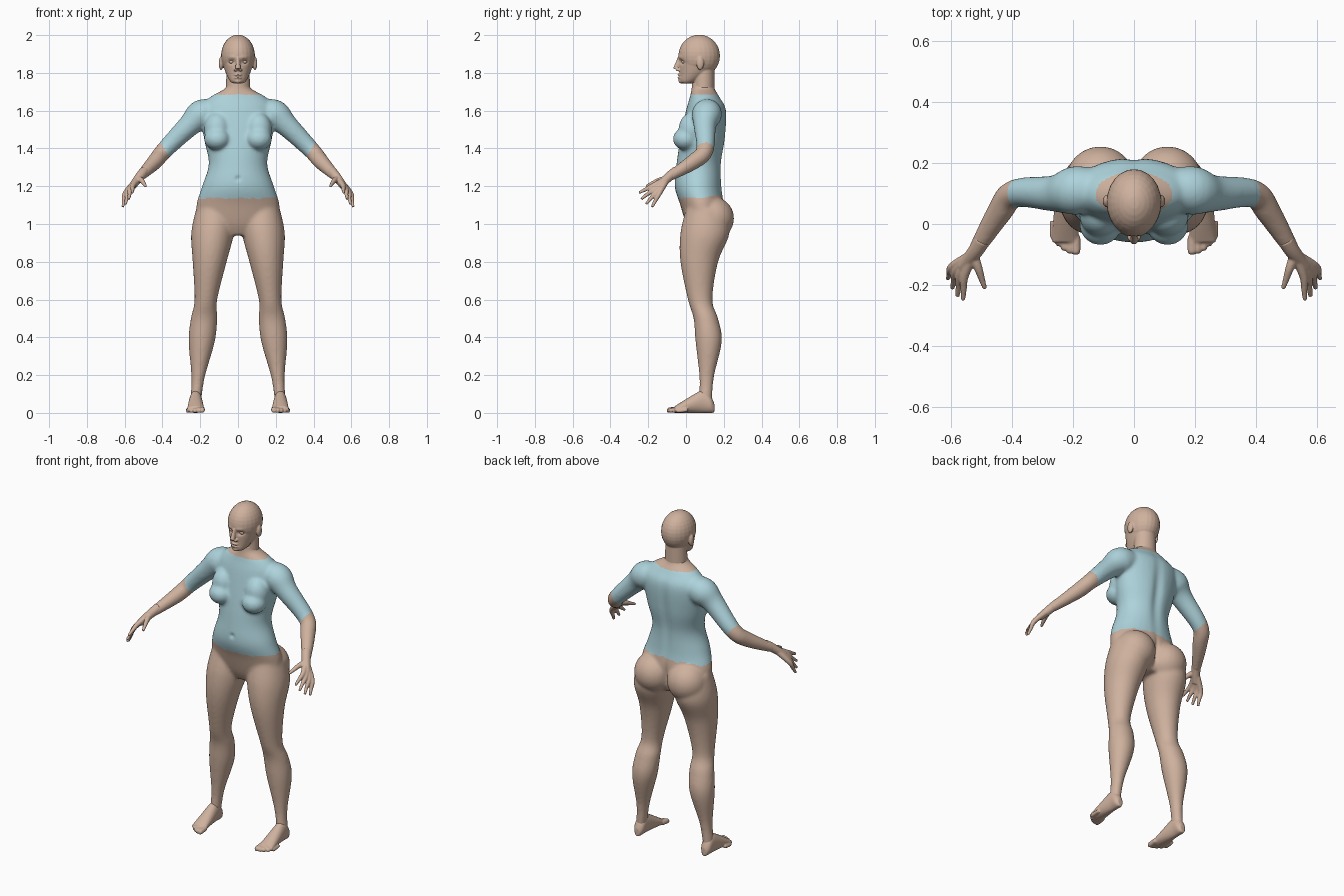
import bpy, bmesh, math
from mathutils import Vector, Matrix

cube = bpy.data.objects.get("Cube")
if cube:
    bpy.data.objects.remove(cube)


def material(name, rgb):
    mat = bpy.data.materials.new(name)
    mat.use_nodes = True
    mat.diffuse_color = (*rgb, 1)
    mat.node_tree.nodes["Principled BSDF"].inputs["Base Color"].default_value = (*rgb, 1)
    return mat


SKIN = material("warm skin", (.62, .44, .34))
SHIRT = material("pale blue shirt", (.42, .65, .71))
SIDES = {"left": 1, "right": -1}


def resample(rows, steps=5):
    """Smooth in-between rows through the given ones."""
    padded = [rows[0], *rows, rows[-1]]
    out = []
    for before, start, end, after in zip(padded, padded[1:], padded[2:], padded[3:]):
        for k in range(steps):
            t = k / steps
            ease = t * t * (3 - 2 * t)
            lead, trail = t * (1 - t) ** 2 / 2, t * t * (1 - t) / 2
            out.append([p + (q - p) * ease + (q - o) * lead - (r - p) * trail
                        for o, p, q, r in zip(before, start, end, after)])
    return out + [rows[-1]]


def loft(bm, sections, sides=32):
    """Skin closed rings, each given as centre and two radius vectors."""
    angles = [math.tau * k / sides for k in range(sides)]
    rings = [[bm.verts.new(centre + u * math.cos(a) + v * math.sin(a)) for a in angles]
             for centre, u, v in sections]
    for low, high in zip(rings, rings[1:]):
        for k in range(sides):
            bm.faces.new((low[k - 1], low[k], high[k], high[k - 1]))
    bm.faces.new(rings[0])
    bm.faces.new(rings[-1])


def column(bm, rows, centre_x=lambda z: 0):
    """Upright form; rows hold height, half width, front and back."""
    loft(bm, [(Vector((centre_x(z), (front + back) / 2, z)),
               Vector((width, 0, 0)), Vector((0, (back - front) / 2, 0)))
              for z, width, front, back in resample(rows)])


def limb(bm, rows, side=1):
    """Round form along a path; rows hold x, y, z and radius."""
    rows = resample(rows)
    points = [Vector((side * x, y, z)) for x, y, z, radius in rows]
    sections = []
    for i, point in enumerate(points):
        along = points[min(i + 1, len(points) - 1)] - points[max(i - 1, 0)]
        turn = along.to_track_quat('Z', 'Y').to_matrix() * rows[i][-1]
        sections.append((point, turn.col[0], turn.col[1]))
    loft(bm, sections)


def ball(bm, centre, radii, side=1):
    x, y, z = centre
    place = Matrix.Translation((side * x, y, z)) @ Matrix.Diagonal((*radii, 1))
    bmesh.ops.create_uvsphere(bm, u_segments=24, v_segments=16, radius=1, matrix=place)


def finish(name, bm, voxel, smoothing=4):
    """Fuse overlapping forms into one smooth skin."""
    bmesh.ops.recalc_face_normals(bm, faces=bm.faces)
    mesh = bpy.data.meshes.new(name)
    bm.to_mesh(mesh)
    bm.free()
    part = bpy.data.objects.new(name, mesh)
    bpy.context.scene.collection.objects.link(part)
    fuse = part.modifiers.new("fuse", 'REMESH')
    fuse.mode, fuse.voxel_size = 'VOXEL', voxel
    soften = part.modifiers.new("soften", 'SMOOTH')
    soften.iterations = smoothing
    graph = bpy.context.evaluated_depsgraph_get()
    part.data = bpy.data.meshes.new_from_object(part.evaluated_get(graph))
    part.modifiers.clear()
    part.data.materials.clear()
    part.data.materials.append(SKIN)
    part.data.polygons.foreach_set("use_smooth", [True] * len(part.data.polygons))
    return part


def press(part, centre, spread, depth):
    """Soft mirrored push of the surface along y."""
    centre = Vector(centre)
    for vert in part.data.vertices:
        offset = Vector((abs(vert.co.x), vert.co.y, vert.co.z)) - centre
        vert.co.y += depth * math.exp(-sum((o / s) ** 2 for o, s in zip(offset, spread)))


# Torso and neck
bm = bmesh.new()
column(bm, [(.94, .1, .03, .16), (1, .21, 0, .19), (1.1, .22, -.03, .2), (1.2, .19, -.06, .19),
            (1.32, .155, -.05, .19), (1.45, .18, -.03, .21), (1.6, .2, 0, .215),
            (1.67, .15, .02, .18), (1.72, .065, .03, .15), (1.76, .06, .03, .15)])

# Legs, arms, breasts and buttocks
for side in SIDES.values():
    column(bm, [(1.08, .1, 0, .21), (.95, .113, -.03, .23), (.8, .09, -.03, .17), (.6, .06, .01, .14),
                (.5, .07, .04, .17), (.38, .07, .05, .19), (.2, .037, .07, .15), (.1, .03, .07, .14),
                (.06, .03, .06, .14)], lambda z: side * (.23 - z / 10))
    limb(bm, [(.1, .12, 1.59, .06), (.19, .11, 1.58, .08), (.26, .1, 1.52, .06), (.39, .1, 1.39, .046),
              (.44, .04, 1.33, .042), (.52, -.09, 1.25, .026)], side)
    ball(bm, (.11, 0, 1.45), (.07, .07, .06), side)
    ball(bm, (.11, .03, 1.5), (.07, .07, .09), side)
    ball(bm, (.11, .14, 1.03), [.115] * 3, side)
body = finish("body", bm, .008, 14)
press(body, (0, .21, 1.4), (.03, .06, .2), -.014)
press(body, (0, .23, 1.03), (.012, .06, .08), -.02)
press(body, (0, -.06, 1.24), (.012, .03, .012), .01)

# Shirt: faces between hem, neckline and sleeve ends
body.data.materials.append(SHIRT)
for face in body.data.polygons:
    x, y, z = face.center
    hem = 1.137 + .007 * math.sin(75 * x) * math.sin(31 * x + 1) + max(0, y - .1) / 5
    past_elbow = abs(x) * .83 - z * .56 > -.46
    face.material_index = int(hem < z < 1.685 and not past_elbow)

# Head: cranium, jaw, neck, nose, lips, chin and ears
bm = bmesh.new()
ball(bm, (0, .07, 1.89), (.09, .11, .112))
column(bm, [(1.745, .03, -.025, .03), (1.76, .045, -.035, .07), (1.8, .065, -.035, .13),
            (1.85, .08, -.037, .17), (1.9, .085, -.04, .17)])
column(bm, [(1.68, .066, .035, .15), (1.83, .06, .04, .15)])
limb(bm, [(0, -.035, 1.88, .009), (0, -.055, 1.82, .014)])
for z in (1.775, 1.79):
    ball(bm, (0, -.03, z), (.022, .015, .007))
ball(bm, (0, -.025, 1.757), (.02, .015, .013))
for side in SIDES.values():
    ball(bm, (.014, -.042, 1.816), (.009, .013, .008), side)
    ball(bm, (.09, .075, 1.85), (.012, .02, .035), side)
head = finish("head", bm, .004)
press(head, (.034, -.03, 1.858), (.019, .03, .012), .012)
press(head, (.032, -.036, 1.882), (.022, .03, .009), -.004)
press(head, (0, -.04, 1.782), (.024, .03, .003), .005)

# Eyes
bm = bmesh.new()
for side in SIDES.values():
    ball(bm, (.034, -.01, 1.858), (.015, .014, .01), side)
finish("eyes", bm, .002)

# Hands: four fingers fanned between index and little, plus a thumb
index_knuckle, little_knuckle = Vector((.555, -.17, 1.205)), Vector((.595, -.14, 1.165))
index_tip, little_tip = Vector((.56, -.25, 1.165)), Vector((.61, -.18, 1.09))
for name, side in SIDES.items():
    bm = bmesh.new()
    limb(bm, [(.495, -.05, 1.28, .027), (.52, -.09, 1.25, .025), (.56, -.14, 1.2, .02)], side)
    digits = [(Vector((.51, -.145, 1.23)), Vector((.488, -.212, 1.2)))]
    for i in range(4):
        knuckle = index_knuckle.lerp(little_knuckle, i / 3)
        tip = index_tip.lerp(little_tip, i / 3)
        reach = (tip - knuckle).normalized() * .015 * math.sin(math.pi * i / 3)
        digits.append((knuckle, tip + reach))
    for knuckle, tip in digits:
        limb(bm, [(.527, -.1, 1.24, .018), (*knuckle, .014), (*knuckle.lerp(tip, .6), .01),
                  (*tip, .007)], side)
    finish(name + "_hand", bm, .004)

# Feet: arched wedge from heel to ball, then five shrinking toes
for name, side in SIDES.items():
    bm = bmesh.new()
    loft(bm, [(Vector((side * .224, y, top / 2)), Vector((width, 0, 0)), Vector((0, 0, top / 2)))
              for y, width, top in resample([(.15, .015, .05), (.13, .03, .09), (.09, .033, .12),
                                             (.02, .04, .085), (-.06, .045, .035)])])
    for i in range(5):
        t = i / 4
        x, tip, radius = .19 + .075 * t, t * t / 20 - .1, .0145 - .004 * t
        limb(bm, [(x, tip + .06, radius + .006, radius), (x, tip + .012, radius, radius),
                  (x, tip, radius, radius * .6)], side)
    finish(name + "_foot", bm, .0045)
